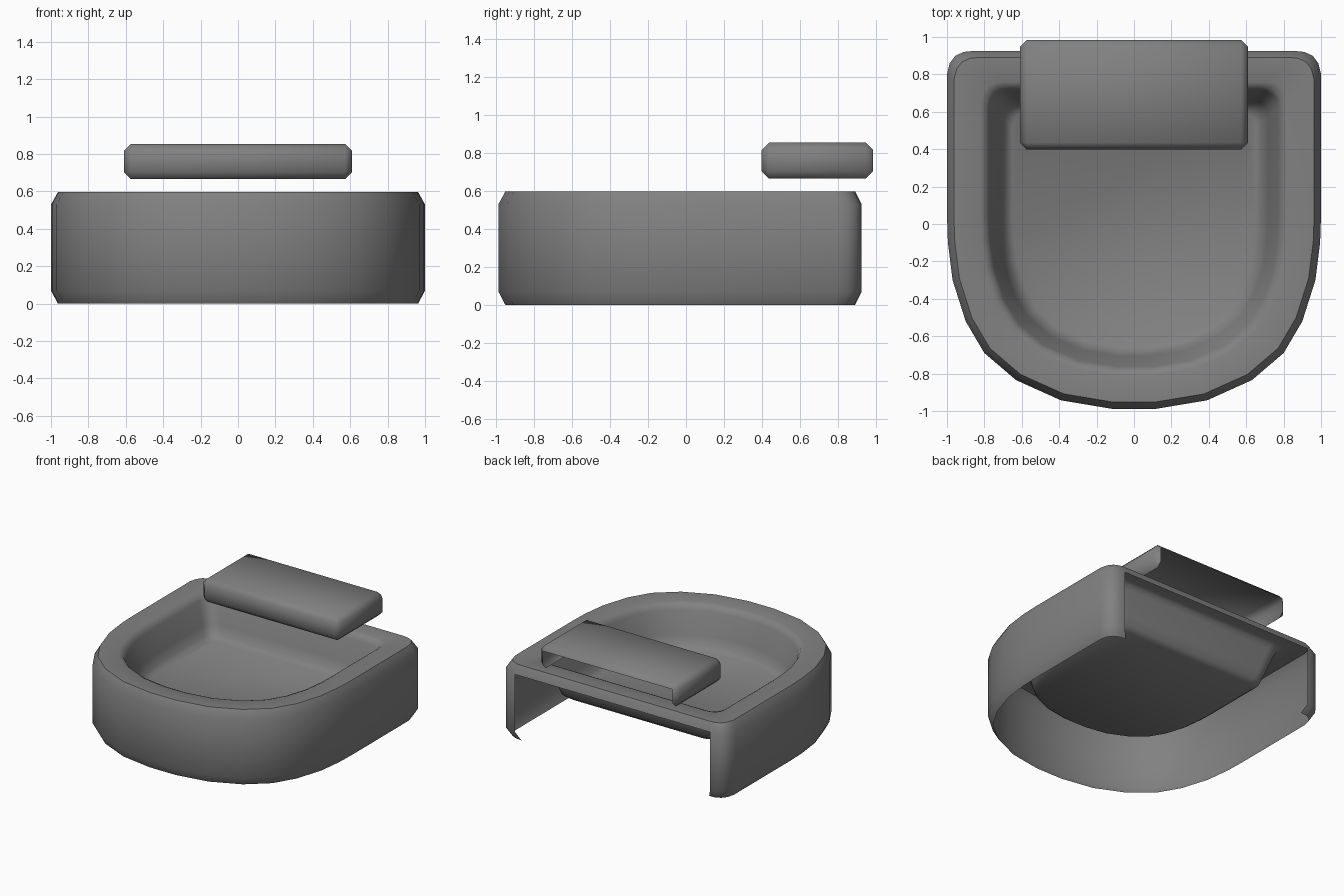
import bpy, bmesh, math
from mathutils import Matrix

if "Cube" in bpy.data.objects:
    bpy.data.objects.remove(bpy.data.objects["Cube"])

grey = bpy.data.materials.new("dark_grey")
grey.diffuse_color = (0.22, 0.22, 0.22, 1)
grey.use_nodes = True
grey.node_tree.nodes["Principled BSDF"].inputs["Base Color"].default_value = grey.diffuse_color


def finish(bm, name, angle):
    mesh = bpy.data.meshes.new(name)
    bm.to_mesh(mesh)
    bm.free()
    mesh.materials.append(grey)
    ob = bpy.data.objects.new(name, mesh)
    bpy.context.collection.objects.link(ob)
    bpy.ops.object.select_all(action='DESELECT')
    bpy.context.view_layer.objects.active = ob
    ob.select_set(True)
    bpy.ops.object.shade_smooth_by_angle(angle=math.radians(angle))


# basin: round-fronted shell, open below and behind, with a sunken bowl
half = [(0.12, -0.988), (0.39, -0.943), (0.63, -0.835), (0.80, -0.69),
        (0.90, -0.52), (0.97, -0.30), (0.995, -0.10), (1.0, 0.05),
        (1.0, 0.80), (0.985, 0.86), (0.955, 0.90), (0.91, 0.92), (0.86, 0.925)]
outline = half + [(-x, y) for x, y in reversed(half)]
n, rear = len(outline), len(half) - 1
rings = [(0.0, 0.963), (0.07, 1.0), (0.53, 1.0), (0.597, 0.963),   # outer wall
         (0.597, 0.82), (0.583, 0.79), (0.55, 0.772),              # rim and lip
         (0.38, 0.715), (0.31, 0.69), (0.28, 0.65)]                # bowl
bm = bmesh.new()
loops = [[bm.verts.new((x * s, y * s, z)) for x, y in outline] for z, s in rings]
for k, (lo, hi) in enumerate(zip(loops, loops[1:])):
    for i in range(n):
        if i == rear and k < 2:      # rear of the wall stays open
            continue
        j = (i + 1) % n
        bm.faces.new((lo[i], lo[j], hi[j], hi[i]))
bm.faces.new(loops[-1])
finish(bm, "basin", 52)

# raised pad: box with bevelled edges, open below and behind
y0, y1, z0, z1, c = 0.398, 0.985, 0.666, 0.854, 0.038
bm = bmesh.new()
bmesh.ops.create_cube(bm, size=1, matrix=Matrix.Translation((0, (y0 + y1) / 2, (z0 + z1) / 2))
                      @ Matrix.Diagonal((1.22, y1 - y0, z1 - z0, 1)))
bmesh.ops.bevel(bm, geom=bm.edges[:], offset=c, segments=1, affect='EDGES')
bm.normal_update()
open_faces = [f for f in bm.faces if f.normal.z < -0.9 or f.normal.y > 0.9
              or (abs(f.normal.x) < 0.1 and f.normal.y > 0.5 and f.normal.z < -0.5)]
bmesh.ops.delete(bm, geom=open_faces, context='FACES')
finish(bm, "raised_pad", 60)
